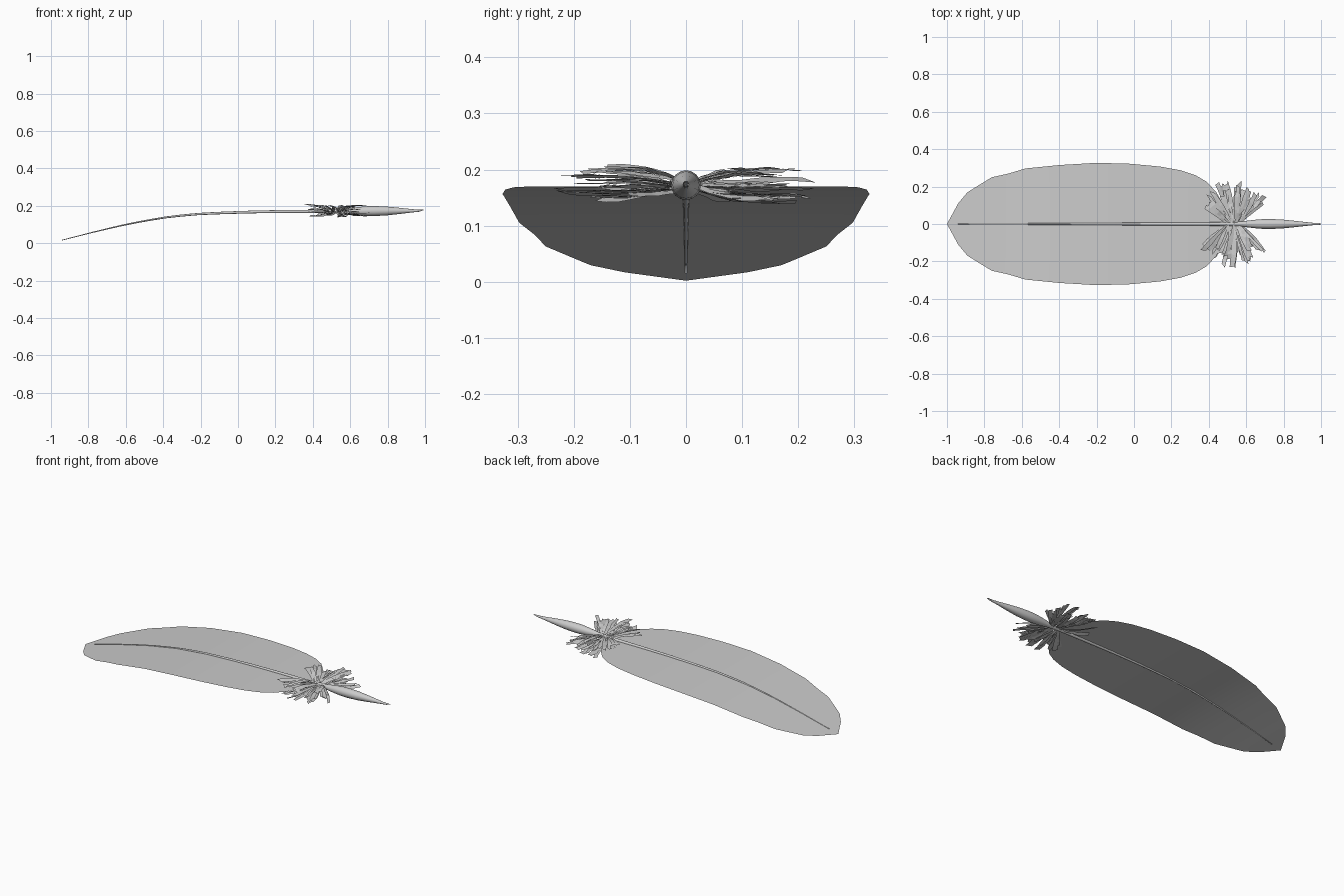
import bpy, math, random
from mathutils import Vector

if "Cube" in bpy.data.objects:
    bpy.data.objects.remove(bpy.data.objects["Cube"])

random.seed(4)


def interp(table, x):
    for (x0, v0), (x1, v1) in zip(table, table[1:]):
        if x <= x1:
            t = max(0.0, (x - x0) / (x1 - x0))
            return v0 + (v1 - v0) * t
    return table[-1][1]


def make_object(name, verts, faces, smooth=True):
    mesh = bpy.data.meshes.new(name)
    mesh.from_pydata(verts, [], faces)
    mesh.update()
    for p in mesh.polygons:
        p.use_smooth = smooth
    ob = bpy.data.objects.new(name, mesh)
    bpy.context.collection.objects.link(ob)
    return ob


# Height of the feather's centre line along x
bend = [(-1, 0.002), (-0.9, 0.027), (-0.76, 0.063), (-0.58, 0.105), (-0.4, 0.137),
        (-0.25, 0.154), (-0.1, 0.162), (0.1, 0.168), (0.3, 0.17), (0.5, 0.17),
        (0.7, 0.172), (1, 0.174)]

# Vane: thin sheet following the bend
outline = [(-1, 0.0), (-0.97, 0.055), (-0.94, 0.11), (-0.89, 0.17), (-0.85, 0.195),
           (-0.76, 0.25), (-0.67, 0.27), (-0.58, 0.297), (-0.4, 0.315), (-0.2, 0.327),
           (-0.02, 0.322), (0.14, 0.307), (0.25, 0.287), (0.33, 0.26), (0.39, 0.225),
           (0.44, 0.17), (0.48, 0.10), (0.51, 0.01)]
verts, faces = [], []
cols = 6
for x, w in outline:
    for j in range(cols + 1):
        verts.append((x, w * (2 * j / cols - 1), interp(bend, x)))
for i in range(len(outline) - 1):
    for j in range(cols):
        a = i * (cols + 1) + j
        b = a + cols + 1
        faces.append((a, b, b + 1, a + 1))
make_object("vane", verts, faces)

# Shaft: tapered tube swelling into the quill, with a cut nib
radii = [(-0.94, 0.002), (-0.6, 0.004), (-0.2, 0.006), (0.2, 0.008), (0.5, 0.010),
         (0.58, 0.014), (0.64, 0.022), (0.69, 0.026), (0.73, 0.0265), (0.79, 0.024),
         (0.86, 0.017), (0.92, 0.010), (0.95, 0.007), (0.965, 0.006)]
sides = 16
xs = [-0.94 + 1.44 * i / 18 for i in range(18)] + [x for x, r in radii if x >= 0.5]
verts, faces = [], []
for x in xs:
    r, z = interp(radii, x), interp(bend, x)
    for k in range(sides):
        a = 2 * math.pi * k / sides
        verts.append((x, r * math.cos(a), z + r * math.sin(a)))
# slanted open end: upper side runs out to the nib point
for k in range(sides):
    a = 2 * math.pi * k / sides
    up = (1 + math.sin(a)) / 2
    verts.append((0.97 + 0.03 * up, 0.005 * math.cos(a), 0.174 + 0.005 * math.sin(a)))
for i in range(len(xs)):
    for k in range(sides):
        a, b = i * sides + k, i * sides + (k + 1) % sides
        faces.append((a, b, b + sides, a + sides))
faces.append(tuple(reversed(range(sides))))
make_object("quill_shaft", verts, faces)


# Downy tuft: flat notched ribbons fanning out either side of the shaft
def add_barb(verts, faces, root, angle, length, width, lift, curl, side):
    n = 7
    pos = Vector(root)
    base = len(verts)
    tilt = random.uniform(-0.35, 0.35)
    for i in range(n + 1):
        t = i / n
        h = angle + curl * t
        d = Vector((math.cos(h), math.sin(h) * side, 0))
        across = Vector((-d.y, d.x, tilt))
        w = width * (0.3 + 0.7 * min(1, t * 1.7)) * random.uniform(0.85, 1.15) / 2
        ripple = lift * math.sin(t * 1.9) + random.uniform(-0.002, 0.002)
        c = pos + Vector((0, 0, ripple))
        skew = d * (random.uniform(-0.012, 0.012) if i == n else 0)
        verts += [c - across * w - skew, c + across * w + skew]
        pos += d * (length / n)
    for i in range(n):
        a = base + 2 * i
        faces.append((a, a + 1, a + 3, a + 2))


for side, name in ((1, "down_tuft_back"), (-1, "down_tuft_front")):
    verts, faces = [], []
    count = 42
    for i in range(count):
        f = (i + random.uniform(0, 1)) / count
        angle = math.radians(42 + 98 * f)
        length = random.uniform(0.13, 0.215) * (0.9 + 0.16 * math.sin(math.pi * f))
        root = (0.56 - 0.06 * f + random.uniform(-0.015, 0.015), 0.003 * side,
                0.172 + random.uniform(-0.007, 0.007))
        add_barb(verts, faces, root, angle, length, random.uniform(0.014, 0.027),
                 random.uniform(-0.027, 0.03), random.uniform(-0.25, 0.35), side)
    make_object(name, verts, faces, False)
